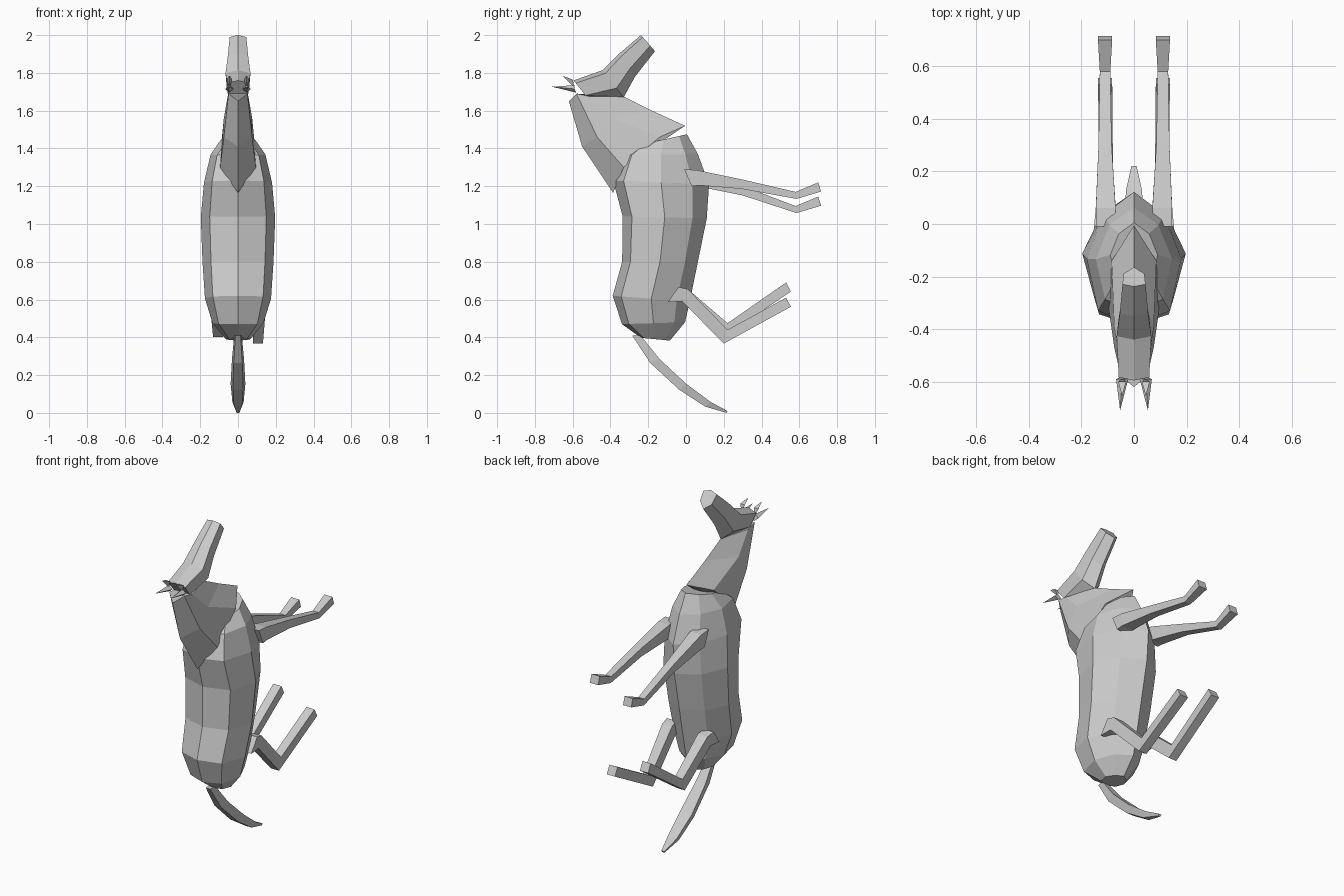
import bpy, bmesh

grey = bpy.data.materials.new("plain grey")
grey.diffuse_color = (0.6, 0.6, 0.6, 1)


def loft(name, rings):
    """Skin a list of closed rings with quads and cap both ends (a one-point ring makes a tip)."""
    bm = bmesh.new()
    loops = [[bm.verts.new(p) for p in r] for r in rings]
    for a, b in zip(loops, loops[1:]):
        n = len(a)
        for i in range(n):
            j = (i + 1) % n
            if len(b) == 1:
                bm.faces.new((a[i], a[j], b[0]))
            else:
                bm.faces.new((a[i], a[j], b[j], b[i]))
    for end in (loops[0], loops[-1]):
        if len(end) > 2:
            bm.faces.new(end)
    bmesh.ops.recalc_face_normals(bm, faces=bm.faces)
    mesh = bpy.data.meshes.new(name)
    bm.to_mesh(mesh)
    bm.free()
    mesh.materials.append(grey)
    obj = bpy.data.objects.new(name, mesh)
    bpy.context.collection.objects.link(obj)
    return obj


def mirror_ring(half):
    """Close a half ring whose first and last points lie on x = 0."""
    return half + [(-x, y, z) for x, y, z in reversed(half[1:-1])]


def section(back, front, width, shape):
    """Ring between two (y, z) points; shape gives (width factor, position) pairs."""
    return mirror_ring([(width * w, back[0] + (front[0] - back[0]) * t,
                         back[1] + (front[1] - back[1]) * t) for w, t in shape])


# Body: eight-sided barrel, shoulders to rump
barrel = [(0, 0), (0.76, 0.11), (1, 0.5), (0.64, 0.83), (0, 1)]
loft("body", [section(b, f, w, barrel) for b, f, w in [
    ((-0.24, 1.42), (0.005, 1.475), 0.09),
    ((-0.33, 1.365), (0.063, 1.37), 0.145),
    ((-0.386, 1.23), (0.122, 1.21), 0.18),
    ((-0.335, 1.04), (0.11, 1.03), 0.197),
    ((-0.338, 0.80), (0.063, 0.80), 0.188),
    ((-0.388, 0.62), (0.02, 0.59), 0.175),
    ((-0.339, 0.47), (-0.005, 0.48), 0.135),
    ((-0.238, 0.397), (-0.085, 0.383), 0.065)]])

# Neck: six-sided, mane ridge to throat
loft("neck", [mirror_ring(h) for h in [
    [(0, -0.62, 1.65), (0.05, -0.58, 1.69), (0.055, -0.51, 1.675), (0, -0.33, 1.675)],
    [(0, -0.55, 1.41), (0.075, -0.47, 1.46), (0.075, -0.39, 1.56), (0, -0.18, 1.60)],
    [(0, -0.386, 1.165), (0.095, -0.33, 1.30), (0.085, -0.14, 1.46), (0, -0.005, 1.52)]]])

# Head: six-sided, poll to muzzle
skull = [(0, 0), (1, 0.12), (0.9, 0.66), (0, 1)]
loft("head", [section(b, f, w, skull) for b, f, w in [
    ((-0.595, 1.76), (-0.50, 1.64), 0.058),
    ((-0.44, 1.815), (-0.33, 1.67), 0.066),
    ((-0.35, 1.905), (-0.27, 1.78), 0.054),
    ((-0.238, 2.0), (-0.164, 1.915), 0.044)]])

# Ears: a long spike and a short one on each side
for side, s in (("right", 1), ("left", -1)):
    loft(side + "_ear", [
        [(s * 0.022, -0.59, 1.715), (s * 0.045, -0.59, 1.735),
         (s * 0.068, -0.59, 1.715), (s * 0.045, -0.58, 1.695)],
        [(s * 0.053, -0.71, 1.727)]])
    loft(side + "_ear_point", [
        [(s * 0.03, -0.60, 1.765), (s * 0.06, -0.60, 1.765), (s * 0.045, -0.59, 1.72)],
        [(s * 0.045, -0.655, 1.785)]])


def leg(name, s, stations):
    """Four-sided leg; each station is upper (y, z), lower (y, z), inner x, outer x."""
    loft(name, [[(s * x0, *u), (s * x1, *u), (s * x1, *l), (s * x0, *l)]
                for u, l, x0, x1 in stations])


# Legs: the left pair differ slightly in height from the right pair
for side, s, dz, hz in (("right", 1, 0, 0), ("left", -1, -0.075, 0.035)):
    leg(side + "_front_leg", s, [
        ((-0.01, 1.29), (0.03, 1.20), 0.075, 0.145),
        ((0.06, 1.285), (0.07, 1.205 + dz * 0.1), 0.07, 0.145),
        ((0.30, 1.235 + dz * 0.45), (0.30, 1.185 + dz * 0.45), 0.085, 0.135),
        ((0.58, 1.17 + dz), (0.585, 1.133 + dz), 0.09, 0.13),
        ((0.70, 1.22 + dz), (0.715, 1.172 + dz), 0.083, 0.137)])
    leg(side + "_hind_leg", s, [
        ((-0.04, 0.667), (-0.095, 0.587), 0.09, 0.155),
        ((0.01, 0.655), (-0.02, 0.59), 0.085, 0.15),
        ((0.22, 0.44 + hz), (0.20, 0.367 + hz), 0.08, 0.132),
        ((0.53, 0.61 + hz * 2.3), (0.555, 0.562 + hz * 2.3), 0.083, 0.137)])

# Tail: flattened curved strand with a blunt tip
loft("tail", [[(-w, *u), (w, *u), (w * 0.7, *l), (-w * 0.7, *l)] for u, l, w in [
    ((-0.24, 0.41), (-0.285, 0.41), 0.02),
    ((-0.14, 0.285), (-0.19, 0.265), 0.032),
    ((0.0, 0.155), (-0.035, 0.122), 0.039),
    ((0.13, 0.058), (0.10, 0.034), 0.03),
    ((0.22, 0.01), (0.215, 0.0), 0.01)]])
